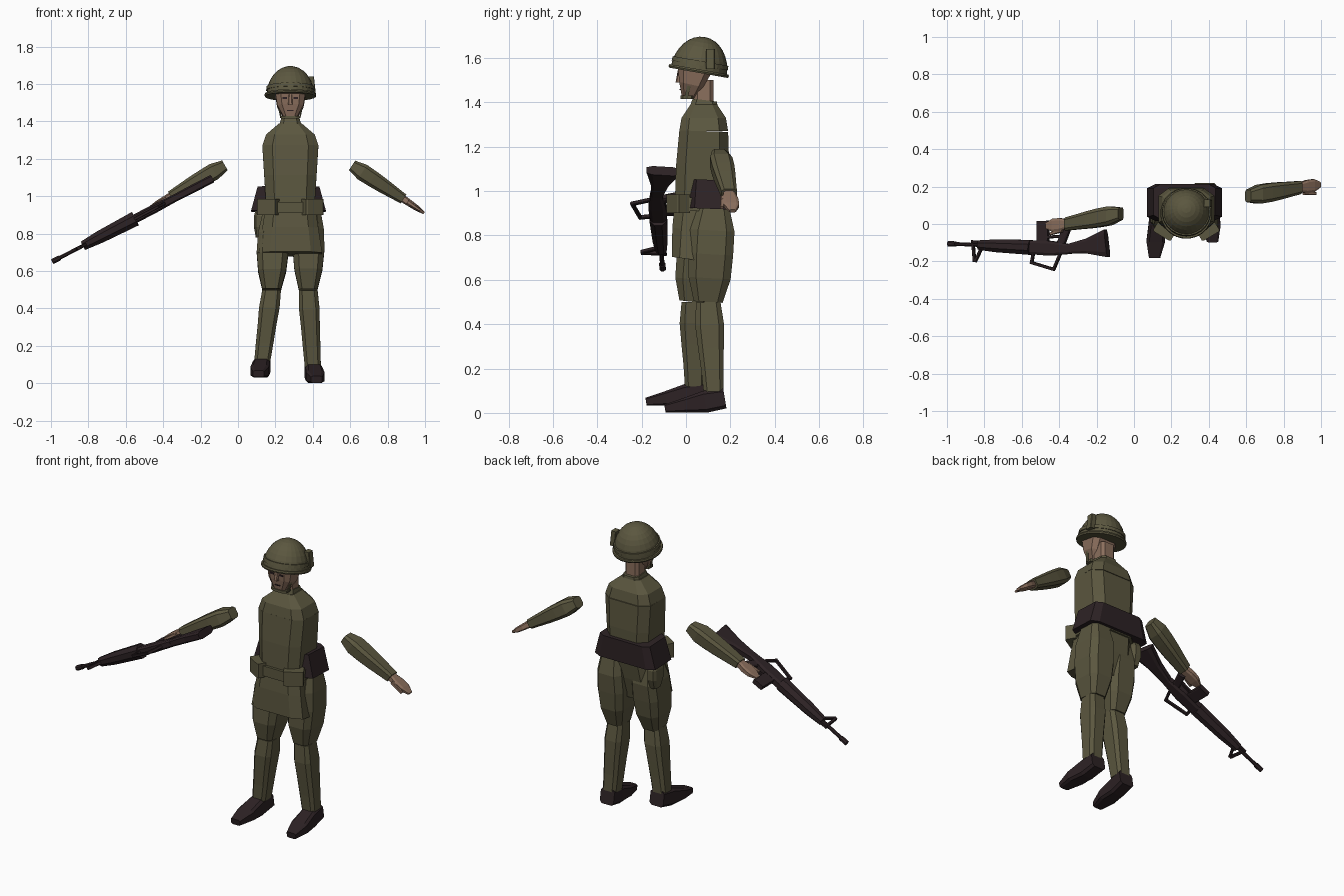
import bpy, bmesh, math
from mathutils import Matrix, Vector

if "Cube" in bpy.data.objects:
    bpy.data.objects.remove(bpy.data.objects["Cube"])

X_AXIS = Vector((1, 0, 0))
Y_AXIS = Vector((0, 1, 0))
MIDDLE = .28  # the body's centre line


def material(name, red, green, blue):
    mat = bpy.data.materials.new(name)
    mat.use_nodes = True
    mat.diffuse_color = (red, green, blue, 1)
    shader = mat.node_tree.nodes["Principled BSDF"]
    shader.inputs["Base Color"].default_value = mat.diffuse_color
    return mat


OLIVE = material("olive cloth", .105, .095, .05)
SKIN = material("skin", .26, .16, .11)
DARK = material("dark brown", .026, .016, .018)


def finish(name, mat, bm):
    bmesh.ops.recalc_face_normals(bm, faces=bm.faces)
    mesh = bpy.data.meshes.new(name)
    bm.to_mesh(mesh)
    bm.free()
    mesh.materials.append(mat)
    bpy.context.collection.objects.link(bpy.data.objects.new(name, mesh))


def limb(name, mat, start, end, sizes, across=X_AXIS, sides=8, power=.5):
    """Rings of half sizes (across, up), evenly spaced from start to end.
    A lower power gives a boxier section; power one gives a round section."""
    start, end = Vector(start), Vector(end)
    across = Vector(across).normalized()
    up = (end - start).cross(across).normalized()
    if len(sizes) == 1:
        sizes = sizes * 2
    # Superellipse section scaled so that its flats touch the half sizes
    reach = math.cos(math.pi / sides) ** power
    section = []
    for i in range(sides):
        angle = math.tau * (i + .5) / sides
        u, v = math.cos(angle), math.sin(angle)
        section.append((math.copysign(abs(u) ** power, u) / reach,
                        math.copysign(abs(v) ** power, v) / reach))
    bm = bmesh.new()
    rings = []
    for i, (wide, high) in enumerate(sizes):
        centre = start.lerp(end, i / (len(sizes) - 1))
        rings.append([bm.verts.new(centre + across * wide * u + up * high * v) for u, v in section])
    for low, top in zip(rings, rings[1:]):
        for i in range(sides):
            j = (i + 1) % sides
            bm.faces.new((low[i], low[j], top[j], top[i]))
    bm.faces.new(rings[0])
    bm.faces.new(rings[-1])
    finish(name, mat, bm)


# Jacket
limb("jacket_chest", OLIVE, (MIDDLE, .07, .95), (MIDDLE, .08, 1.27), [(.13, .12), (.14, .12), (.15, .11)])
limb("jacket_shoulders", OLIVE, (MIDDLE, .08, 1.27), (MIDDLE, .08, 1.39), [(.15, .11), (.13, .1), (.06, .06)])
limb("collar", OLIVE, (MIDDLE, .08, 1.37), (MIDDLE, .085, 1.41), [(.06, .065), (.05, .055)])
limb("jacket_skirt", OLIVE, (MIDDLE, .035, .69), (MIDDLE, .07, .95), [(.17, .1), (.15, .115), (.13, .12)])

# Belt and gear
limb("belt", OLIVE, (MIDDLE, .065, .91), (MIDDLE, .065, .97), [(.15, .13)])
limb("rear_pack", DARK, (.27, .115, .92), (.27, .12, 1.05), [(.2, .1), (.165, .095)], power=.3)
limb("canteen", OLIVE, (.115, .125, .78), (.115, .125, .95), [(.02, .03), (.03, .05), (.03, .05), (.015, .02)])
for side, sign in (("right", -1), ("left", 1)):
    x = MIDDLE + sign * .115
    limb(side + "_belt_pouch", OLIVE, (x, -.035, .9), (x, -.035, .985), [(.055, .035)],
         across=(1, sign * .6, 0), power=.2)


# Legs and boots
def leg(side, sign, hip, knee, ankle):
    hip, knee, ankle = Vector(hip), Vector(knee), Vector(ankle)
    limb(side + "_thigh", OLIVE, hip, knee, [(.06, .07), (.08, .1), (.085, .1), (.075, .095), (.05, .065)])
    limb(side + "_shin", OLIVE, knee, ankle, [(.05, .055), (.055, .065), (.05, .058), (.047, .05), (.043, .045)])
    heel = ankle + Vector((0, .05, -.025))
    toe = ankle + Vector((sign * .02, -.22, -.07))
    limb(side + "_boot", DARK, heel, toe, [(.045, .045), (.045, .05), (.05, .033), (.03, .018)], power=.4)


leg("right", -1, (.19, .08, .9), (.18, .035, .5), (.13, .04, .12))
leg("left", 1, (.38, .125, .93), (.375, .1, .5), (.4, .125, .09))

# Head
limb("neck", SKIN, (MIDDLE, .08, 1.36), (MIDDLE, .08, 1.5), [(.045, .045)])
limb("head", SKIN, (MIDDLE, .01, 1.42), (MIDDLE, .05, 1.6), [(.035, .03), (.07, .055), (.08, .075), (.08, .08)])
limb("nose", SKIN, (MIDDLE, -.03, 1.49), (MIDDLE, -.03, 1.55), [(.012, .017), (.008, .006)])
limb("mouth", DARK, (MIDDLE, -.025, 1.455), (MIDDLE, -.025, 1.46), [(.018, .005)])
limb("chin_strap_front", OLIVE, (MIDDLE, .005, 1.415), (MIDDLE, .005, 1.43), [(.05, .03)])
for side, sign in (("right", -1), ("left", 1)):
    x = MIDDLE + sign * .03
    limb(side + "_eye", DARK, (x, -.034, 1.52), (x, -.034, 1.53), [(.012, .004)])
    limb(side + "_chin_strap", OLIVE, (MIDDLE + sign * .08, .035, 1.56),
         (MIDDLE + sign * .05, 0, 1.42), [(.004, .008)])

# Helmet, a tilted half sphere on a round brim
rim = Vector((MIDDLE, .057, 1.537))
tilt = Matrix.Rotation(math.radians(-10), 3, 'X')
helmet_axis = tilt @ Vector((0, 0, 1))
dome = Matrix.Translation(rim) @ (tilt @ Matrix.Diagonal((.128, .128, .16))).to_4x4()
bm = bmesh.new()
bmesh.ops.create_uvsphere(bm, u_segments=24, v_segments=16, radius=1, matrix=dome)
bmesh.ops.bisect_plane(bm, geom=bm.verts[:] + bm.edges[:] + bm.faces[:], plane_co=rim,
                       plane_no=helmet_axis, clear_inner=True)
finish("helmet", OLIVE, bm)


def helmet_ring(name, low, high, sizes):
    limb(name, OLIVE, rim + helmet_axis * low, rim + helmet_axis * high,
         [(size, size) for size in sizes], sides=24, power=1)


helmet_ring("helmet_brim", -.004, .012, (.135, .138, .135))
helmet_ring("helmet_band", .03, .05, (.129, .127))
limb("helmet_packet", OLIVE, (.4, .11, 1.55), (.39, .11, 1.64), [(.016, .02)], power=.2)


# Detached forearms
def arm(side, elbow, wrist, fingertip):
    wrist, fingertip = Vector(wrist), Vector(fingertip)
    limb(side + "_sleeve", OLIVE, elbow, wrist, across=Y_AXIS,
         sizes=[(.033, .03), (.05, .046), (.05, .044), (.046, .04), (.04, .034), (.035, .028)])
    limb(side + "_hand", SKIN, wrist, fingertip, across=Y_AXIS,
         sizes=[(.025, .02), (.035, .018), (.035, .015), (.015, .007)])
    limb(side + "_thumb", SKIN, wrist.lerp(fingertip, .2) - Y_AXIS * .03,
         wrist.lerp(fingertip, .8) - Y_AXIS * .045, [(.012, .012), (.008, .006)], across=Y_AXIS)


arm("left", (.61, .15, 1.165), (.885, .195, .985), (.995, .21, .91))
arm("right", (-.07, .055, 1.165), (-.36, 0, 1), (-.47, -.01, .94))

# Rifle lying on its side: parts are placed by distance from the muzzle and height above the bore
muzzle = Vector((-.993, -.105, .65))
along = Vector((.887, -.04, .46)).normalized()
gun_side = along.cross(-Y_AXIS).normalized()
gun_top = gun_side.cross(along)


def gun_part(name, start, end, sizes, power=.5):
    ends = [muzzle + along * distance + gun_top * height for distance, height in (start, end)]
    limb(name, DARK, *ends, sizes, across=gun_side, power=power)


def gun_strut(name, start, end):
    gun_part(name, start, end, [(.009, .008)])


gun_part("barrel", (0, 0), (.22, 0), [(.01, .01)], power=1)
gun_part("flash_hider", (0, 0), (.045, 0), [(.014, .014)], power=1)
gun_part("handguard", (.185, 0), (.5, 0), [(.025, .025), (.034, .034), (.037, .037), (.04, .04)], power=1)
gun_part("receiver", (.49, 0), (.74, 0), [(.024, .036), (.024, .04), (.02, .025)])
gun_part("stock", (.72, 0), (.956, -.04), [(.02, .025), (.022, .04), (.022, .075)])
gun_part("magazine", (.57, -.03), (.565, -.145), [(.014, .033)], power=.2)
gun_part("pistol_grip", (.68, -.03), (.71, -.11), [(.015, .022)])
gun_strut("trigger_guard", (.6, -.06), (.67, -.065))
gun_strut("carry_handle_front", (.515, .03), (.505, .085))
gun_strut("carry_handle_bar", (.5, .08), (.645, .113))
gun_strut("carry_handle_rear", (.64, .113), (.675, .03))
gun_strut("front_sight_post", (.15, 0), (.162, .09))
gun_strut("front_sight_brace", (.2, .02), (.166, .09))
gun_strut("front_sight_foot", (.14, -.016), (.2, -.016))
